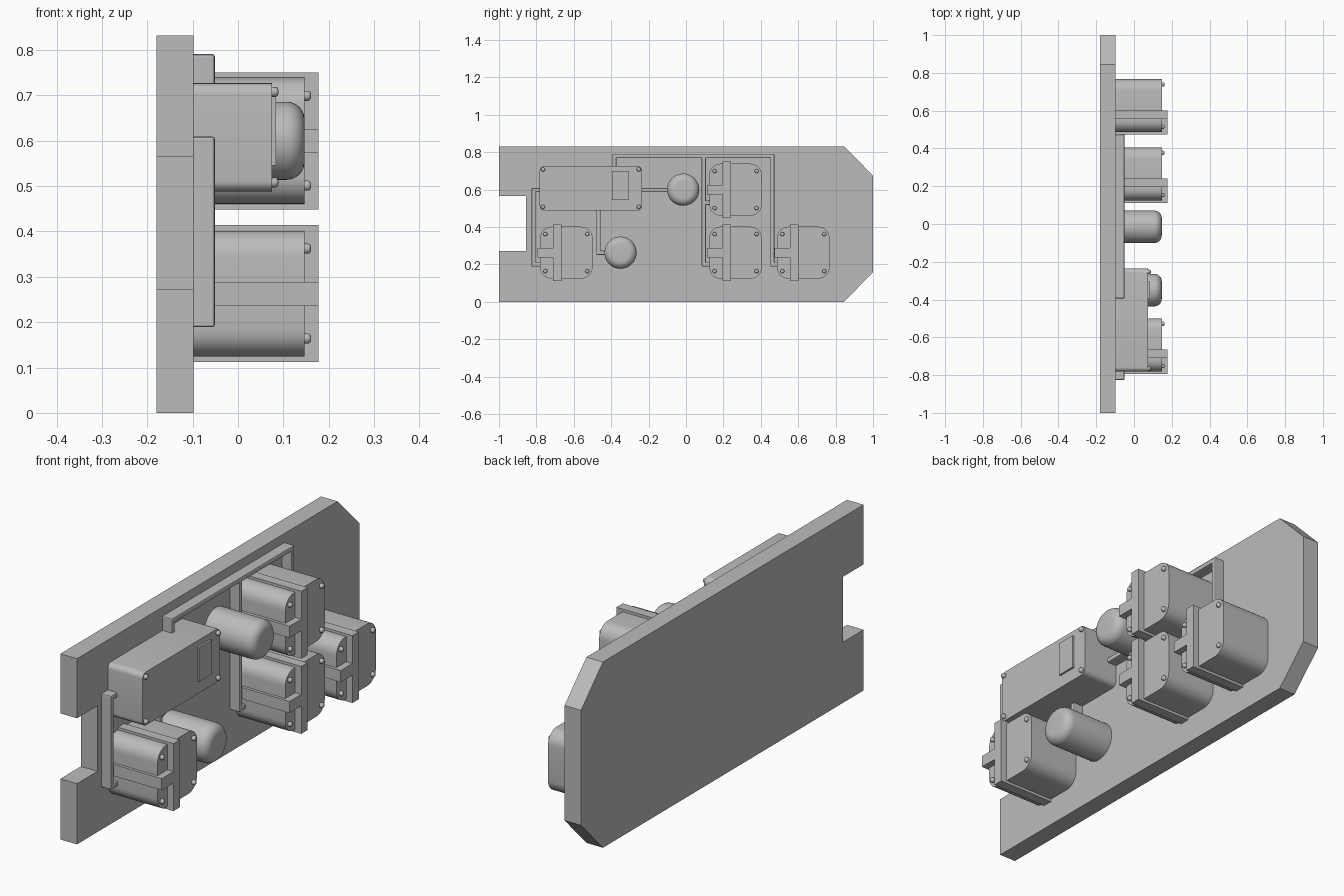
import bpy, bmesh, math
from mathutils import Matrix, Vector

if "Cube" in bpy.data.objects:
    bpy.data.objects.remove(bpy.data.objects["Cube"])

grey = bpy.data.materials.new("mid_grey")
grey.use_nodes = True
COLOUR = (0.5, 0.5, 0.5, 1)
grey.diffuse_color = COLOUR
grey.node_tree.nodes["Principled BSDF"].inputs["Base Color"].default_value = COLOUR

PLATE_BACK, PLATE_FACE = -0.18, -0.098


def finish(name, bm, smooth=True):
    bmesh.ops.recalc_face_normals(bm, faces=bm.faces[:])
    mesh = bpy.data.meshes.new(name)
    bm.to_mesh(mesh)
    bm.free()
    mesh.materials.append(grey)
    obj = bpy.data.objects.new(name, mesh)
    bpy.context.collection.objects.link(obj)
    if smooth:
        bpy.ops.object.select_all(action='DESELECT')
        obj.select_set(True)
        bpy.context.view_layer.objects.active = obj
        bpy.ops.object.shade_smooth_by_angle(angle=math.radians(35))
    return obj


def box(name, x, y, z, radius=0, segments=6):
    """Box from three (low, high) ranges; edges running along x may be rounded."""
    bm = bmesh.new()
    size = Vector((x[1] - x[0], y[1] - y[0], z[1] - z[0]))
    mid = Vector((sum(x), sum(y), sum(z))) / 2
    bmesh.ops.create_cube(bm, size=1, matrix=Matrix.Translation(mid) @ Matrix.Diagonal((*size, 1)))
    if radius:
        edges = [e for e in bm.edges
                 if abs(e.verts[0].co.x - e.verts[1].co.x) > size.x / 2]
        bmesh.ops.bevel(bm, geom=edges, offset=radius, segments=segments,
                        profile=0.5, affect='EDGES')
    return finish(name, bm, radius > 0)


def round_post(name, x, y, z, radius, fillet, sides, segments):
    """Cylinder along x with a rounded outer rim."""
    bm = bmesh.new()
    depth = x[1] - x[0]
    place = Matrix.Translation((sum(x) / 2, y, z)) @ Matrix.Rotation(math.pi / 2, 4, 'Y')
    bmesh.ops.create_cone(bm, cap_ends=True, segments=sides, radius1=radius,
                          radius2=radius, depth=depth, matrix=place)
    rim = [e for e in bm.edges if all(v.co.x > x[1] - depth / 4 for v in e.verts)]
    bmesh.ops.bevel(bm, geom=rim, offset=fillet, segments=segments,
                    profile=0.5, affect='EDGES')
    return finish(name, bm)


def bolts(name, face, y, z, dy, dz):
    for i, (sy, sz) in enumerate(((-1, -1), (-1, 1), (1, -1), (1, 1))):
        round_post(f"{name}_bolt_{i + 1}", (face - 0.01, face + 0.014),
                   y + sy * dy, z + sz * dz, 0.011, 0.007, 16, 3)


def pipe(name, points, half=0.011):
    """Flat conduit following right-angle points in the plate plane."""
    for i, (a, b) in enumerate(zip(points, points[1:])):
        y, z = sorted((a[0], b[0])), sorted((a[1], b[1]))
        obj = box(f"{name}_{i + 1}", (PLATE_FACE - 0.005, -0.051),
                  (y[0] - half, y[1] + half), (z[0] - half, z[1] + half))
        bevel = obj.modifiers.new("soft_edges", 'BEVEL')
        bevel.width, bevel.segments = 0.005, 2


# Back plate with a rear notch and clipped nose corners
outline = [(-1, 0), (0.845, 0), (1, 0.16), (1, 0.675), (0.845, 0.832), (-1, 0.832),
           (-1, 0.565), (-0.855, 0.565), (-0.855, 0.272), (-1, 0.272)]
bm = bmesh.new()
base = bm.faces.new([bm.verts.new((PLATE_BACK, y, z)) for y, z in outline])
out = bmesh.ops.extrude_face_region(bm, geom=[base])
bmesh.ops.translate(bm, vec=(PLATE_FACE - PLATE_BACK, 0, 0),
                    verts=[v for v in out["geom"] if isinstance(v, bmesh.types.BMVert)])
finish("back_plate", bm, False)

# Control box with its label panel and bolts
box("control_box", (PLATE_FACE, 0.075), (-0.782, -0.235), (0.488, 0.727), 0.024)
box("control_panel", (0.07, 0.084), (-0.395, -0.305), (0.545, 0.7))
bolts("control_box", 0.075, -0.509, 0.608, 0.256, 0.1)

# Round canisters
for i, (y, z) in enumerate(((-0.015, 0.6), (-0.35, 0.263))):
    round_post(f"canister_{i + 1}", (PLATE_FACE, 0.147), y, z, 0.086, 0.04, 48, 8)

# Strapped housings
for i, (y, z) in enumerate(((-0.64, 0.263), (0.265, 0.263), (0.265, 0.6), (0.627, 0.263))):
    name = f"housing_{i + 1}"
    box(name, (PLATE_FACE, 0.147), (y - 0.14, y + 0.14), (z - 0.139, z + 0.139), 0.06, 8)
    box(name + "_strap", (PLATE_FACE, 0.177), (y - 0.07, y - 0.025), (z - 0.151, z + 0.151))
    box(name + "_arm", (PLATE_FACE, 0.177), (y - 0.153, y - 0.07), (z - 0.026, z + 0.026))
    bolts(name, 0.147, y, z, 0.112, 0.099)

# Conduits joining the parts
pipe("rear_conduit", [(-0.77, 0.598), (-0.815, 0.598), (-0.815, 0.2), (-0.75, 0.2)])
pipe("top_conduit", [(-0.383, 0.7), (-0.383, 0.78), (0.462, 0.78), (0.462, 0.2), (0.52, 0.2)])
pipe("middle_conduit", [(0.095, 0.78), (0.095, 0.2), (0.16, 0.2)])
pipe("middle_branch", [(0.095, 0.53), (0.14, 0.53)])
pipe("upper_canister_conduit", [(-0.25, 0.598), (-0.06, 0.598)])
pipe("lower_canister_conduit", [(-0.468, 0.51), (-0.468, 0.263), (-0.4, 0.263)])
